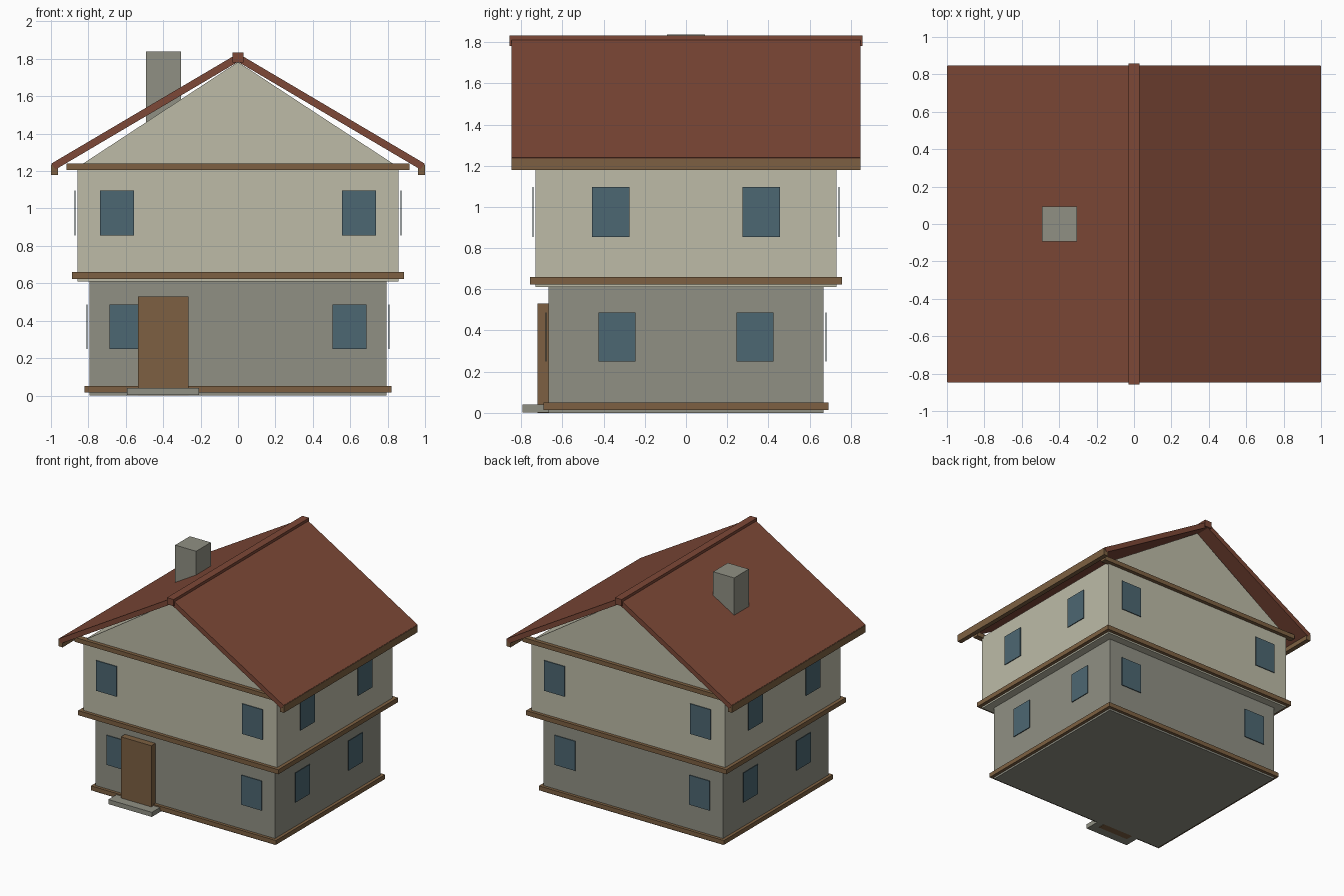
import bpy
from mathutils import Vector

if "Cube" in bpy.data.objects:
    bpy.data.objects.remove(bpy.data.objects["Cube"], do_unlink=True)


def material(name, rgb):
    m = bpy.data.materials.new(name)
    m.use_nodes = True
    m.diffuse_color = (*rgb, 1)
    m.node_tree.nodes["Principled BSDF"].inputs["Base Color"].default_value = (*rgb, 1)
    return m


stone = material("grey stone", (0.28, 0.28, 0.23))
plaster = material("cream plaster", (0.51, 0.50, 0.39))
wood = material("brown timber", (0.205, 0.118, 0.054))
tile = material("red roof tile", (0.205, 0.065, 0.038))
glass = material("blue glass", (0.073, 0.135, 0.168))


def prism(name, profile, y0, y1, mat):
    """Extrude an x/z profile along y."""
    n = len(profile)
    verts = [(x, y, z) for y in (y0, y1) for x, z in profile]
    faces = [list(range(n)), list(range(2 * n - 1, n - 1, -1))]
    faces += [[i, i + n, (i + 1) % n + n, (i + 1) % n] for i in range(n)]
    # Mirrored profiles run the other way round
    area = sum(profile[i][0] * profile[(i + 1) % n][1]
               - profile[(i + 1) % n][0] * profile[i][1] for i in range(n))
    if area < 0:
        faces = [f[::-1] for f in faces]
    mesh = bpy.data.meshes.new(name)
    mesh.from_pydata(verts, [], faces)
    mesh.materials.append(mat)
    obj = bpy.data.objects.new(name, mesh)
    bpy.context.collection.objects.link(obj)
    return obj


def box(name, x, y, z, mat):
    """Box from (min, max) pairs."""
    return prism(name, [(x[0], z[0]), (x[1], z[0]), (x[1], z[1]), (x[0], z[1])], *y, mat)


def centred(name, hx, hy, z, mat):
    return box(name, (-hx, hx), (-hy, hy), z, mat)


# Storeys and timber bands
centred("ground_floor", 0.795, 0.668, (0, 0.62), stone)
centred("upper_floor", 0.859, 0.731, (0.61, 1.21), plaster)
centred("base_band", 0.82, 0.692, (0.015, 0.05), wood)
centred("middle_band", 0.887, 0.757, (0.623, 0.66), wood)
for label, s in (("front", -1), ("back", 1)):
    ys = sorted((s * 0.715, s * 0.76))
    box(label + "_gable_beam", (-0.918, 0.918), ys, (1.205, 1.24), wood)

# Gable and roof
prism("gable", [(-0.859, 1.21), (0.859, 1.21), (0.859, 1.22), (0, 1.783), (-0.859, 1.22)],
      -0.731, 0.731, plaster)
for label, s in (("left", 1), ("right", -1)):
    slope = [(0, 1.784), (s * 0.976, 1.208), (s * 0.998, 1.24), (0, 1.829)]
    prism(label + "_roof", slope, -0.848, 0.848, tile)
    xs = sorted((s * 0.963, s))
    box(label + "_eave_board", xs, (-0.846, 0.846), (1.18, 1.236), wood)
centred("ridge_cap", 0.03, 0.858, (1.78, 1.833), tile)
box("chimney", (-0.492, -0.306), (-0.093, 0.093), (1.42, 1.838), stone)

# Windows: two on each side of each storey
storeys = (("lower", 0.795, 0.668, 0.596, 0.335, (0.25, 0.487)),
           ("upper", 0.859, 0.731, 0.647, 0.365, (0.855, 1.097)))
GAP, THICK, HALF = 0.009, 0.006, 0.091
for storey, hx, hy, wx, wy, z in storeys:
    for a in (-1, 1):
        for b in (-1, 1):
            across = (a * wx - HALF, a * wx + HALF)
            depth = sorted((b * (hy + GAP), b * (hy + GAP + THICK)))
            box(storey + ("_back" if b > 0 else "_front") + "_window", across, depth, z, glass)
            along = (a * wy - HALF, a * wy + HALF)
            depth = sorted((b * (hx + GAP), b * (hx + GAP + THICK)))
            box(storey + ("_left" if b > 0 else "_right") + "_window", depth, along, z, glass)

# Door and step
box("door", (-0.535, -0.265), (-0.72, -0.66), (0, 0.53), wood)
box("door_step", (-0.594, -0.208), (-0.794, -0.66), (0.003, 0.04), stone)
